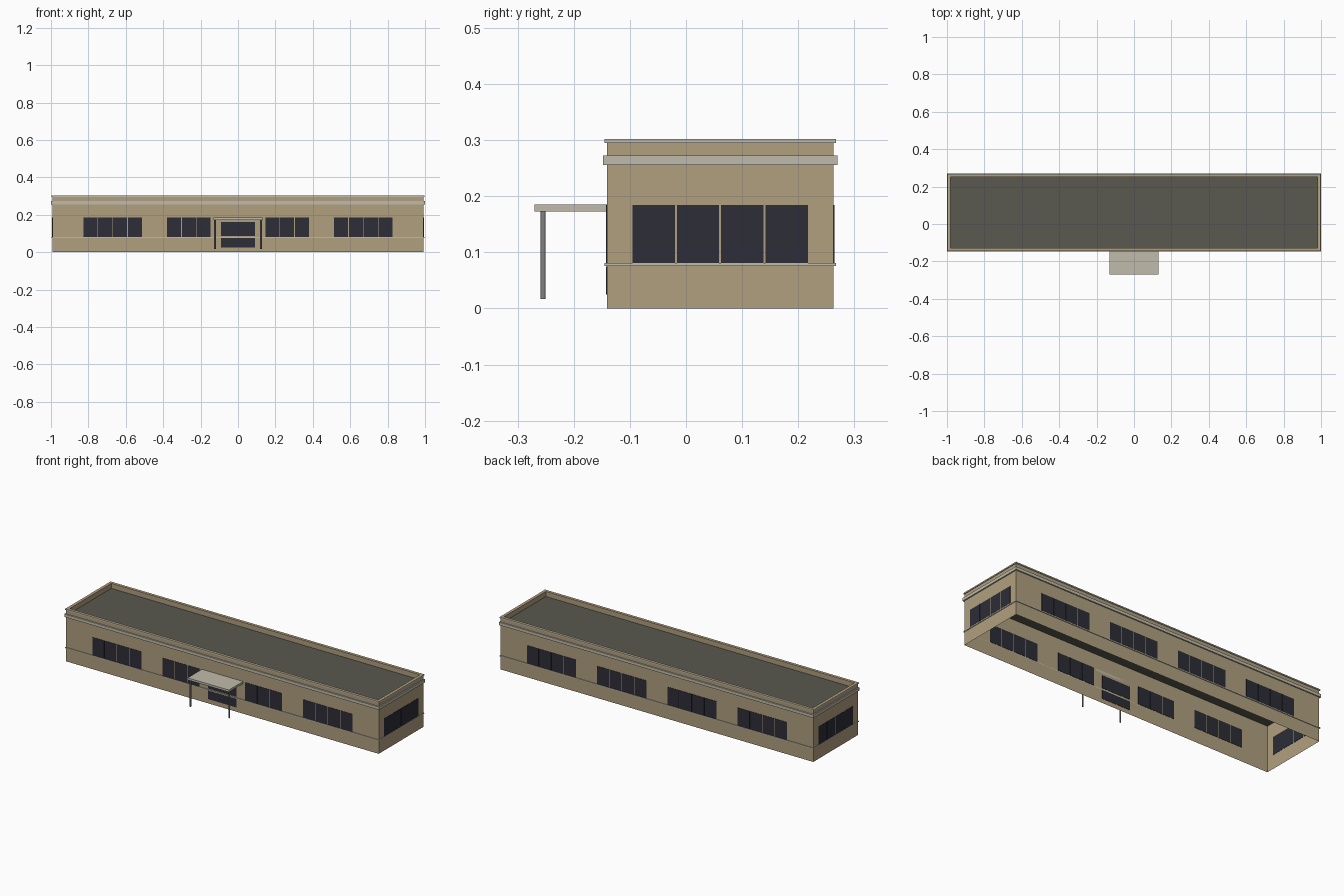
import bpy, bmesh
from mathutils import Vector

cube = bpy.data.objects.get("Cube")
if cube:
    bpy.data.objects.remove(cube)


def material(name, rgb):
    m = bpy.data.materials.new(name)
    m.use_nodes = True
    m.diffuse_color = (*rgb, 1)
    m.node_tree.nodes["Principled BSDF"].inputs["Base Color"].default_value = (*rgb, 1)
    return m


TAN = material("tan wall", (0.44, 0.35, 0.21))
TRIM = material("pale grey trim", (0.53, 0.50, 0.41))
GLASS = material("dark glass", (0.026, 0.026, 0.038))
ROOF = material("dark grey roof", (0.10, 0.098, 0.08))
STEEL = material("steel grey", (0.22, 0.22, 0.22))

# Wall extents
X, FRONT, BACK, TOP = 0.993, -0.141, 0.263, 0.302
MID = (FRONT + BACK) / 2


def finish(bm, name, mat):
    bmesh.ops.recalc_face_normals(bm, faces=bm.faces)
    me = bpy.data.meshes.new(name)
    bm.to_mesh(me)
    bm.free()
    me.materials.append(mat)
    ob = bpy.data.objects.new(name, me)
    bpy.context.collection.objects.link(ob)
    return ob


def add_box(bm, lo, hi):
    lo, hi = Vector(lo), Vector(hi)
    verts = bmesh.ops.create_cube(bm, size=1)["verts"]
    for v in verts:
        v.co = (lo + hi) / 2 + v.co * (hi - lo)


def box(name, lo, hi, mat):
    bm = bmesh.new()
    add_box(bm, lo, hi)
    return finish(bm, name, mat)


def band(name, z0, z1, out):
    """Closed rectangular trim ring hugging the outer walls."""
    bm = bmesh.new()
    loops = []
    for grow, z in ((0, z0), (out, z0), (out, z1), (0, z1)):
        x, f, b = X + grow, FRONT - grow, BACK + grow
        loops.append([bm.verts.new((px, py, z))
                      for px, py in ((-x, f), (x, f), (x, b), (-x, b))])
    for i in range(4):
        a, c = loops[i], loops[(i + 1) % 4]
        for j in range(4):
            k = (j + 1) % 4
            bm.faces.new((a[j], a[k], c[k], c[j]))
    return finish(bm, name, TRIM)


# Outer walls: open underneath, with a parapet lip turned down to the roof
bm = bmesh.new()
add_box(bm, (-X, FRONT, 0), (X, BACK, TOP))
bm.faces.ensure_lookup_table()
bottom = min(bm.faces, key=lambda f: f.calc_center_median().z)
bmesh.ops.delete(bm, geom=[bottom], context="FACES_ONLY")
top = max(bm.faces, key=lambda f: f.calc_center_median().z)
bmesh.ops.inset_region(bm, faces=[top], thickness=0.018)
ext = bmesh.ops.extrude_face_region(bm, geom=[top])["geom"]
bmesh.ops.translate(bm, vec=(0, 0, -0.032),
                    verts=[g for g in ext if isinstance(g, bmesh.types.BMVert)])
floor = [g for g in ext if isinstance(g, bmesh.types.BMFace)]
old = [top] if top.is_valid else []
bmesh.ops.delete(bm, geom=floor + old, context="FACES_ONLY")
finish(bm, "outer_walls", TAN)

box("flat_roof", (-X + 0.001, FRONT + 0.001, 0.266), (X - 0.001, BACK - 0.001, 0.273), ROOF)

# Trim bands
band("sill_band", 0.076, 0.081, 0.004)
band("cornice_band", 0.256, 0.273, 0.007)
band("parapet_cap", 0.295, TOP, 0.004)

# Window strips made of equal panes
PITCH, GAP, SILL, HEAD, PLATE = 0.079, 0.0035, 0.081, 0.184, 0.0015


def windows(name, side, centre, panes=range(4)):
    bm = bmesh.new()
    for i in panes:
        a = centre + (i - 2) * PITCH + GAP / 2
        b = a + PITCH - GAP
        if side in ("front", "back"):
            y = FRONT if side == "front" else BACK
            add_box(bm, (a, y - PLATE, SILL), (b, y + PLATE, HEAD))
        else:
            x = X if side == "left" else -X
            add_box(bm, (x - PLATE, a, SILL), (x + PLATE, b, HEAD))
    finish(bm, name, GLASS)


for n, c in enumerate((-0.67, -0.223, 0.223, 0.67)):
    # the inner front strips lose the pane nearest the entrance
    panes = {1: range(3), 2: range(1, 4)}.get(n, range(4))
    windows(f"front_window_{n + 1}", "front", c, panes)
    windows(f"back_window_{n + 1}", "back", c)
for side in ("left", "right"):
    windows(f"{side}_end_window", side, MID)

# Entrance door: glazed panels above and below the sill band
for name, z0, z1 in (("door_lower_panel", 0.025, 0.075), ("door_upper_panel", 0.086, 0.16)):
    box(name, (-0.092, FRONT - PLATE, z0), (0.09, FRONT + PLATE, z1), GLASS)

# Entrance canopy on two round posts
box("canopy", (-0.131, -0.27, 0.173), (0.131, FRONT, 0.185), TRIM)
for side, s in (("left", 1), ("right", -1)):
    bm = bmesh.new()
    bmesh.ops.create_cone(bm, cap_ends=True, segments=12, radius1=0.0045,
                          radius2=0.0045, depth=0.156)
    bmesh.ops.translate(bm, vec=(s * 0.123, -0.2545, 0.095), verts=bm.verts)
    post = finish(bm, f"{side}_canopy_post", STEEL)
    for p in post.data.polygons:
        p.use_smooth = len(p.vertices) == 4
    for e in post.data.edges:
        va, vb = (post.data.vertices[i].co.z for i in e.vertices)
        e.use_edge_sharp = abs(va - vb) < 0.01
